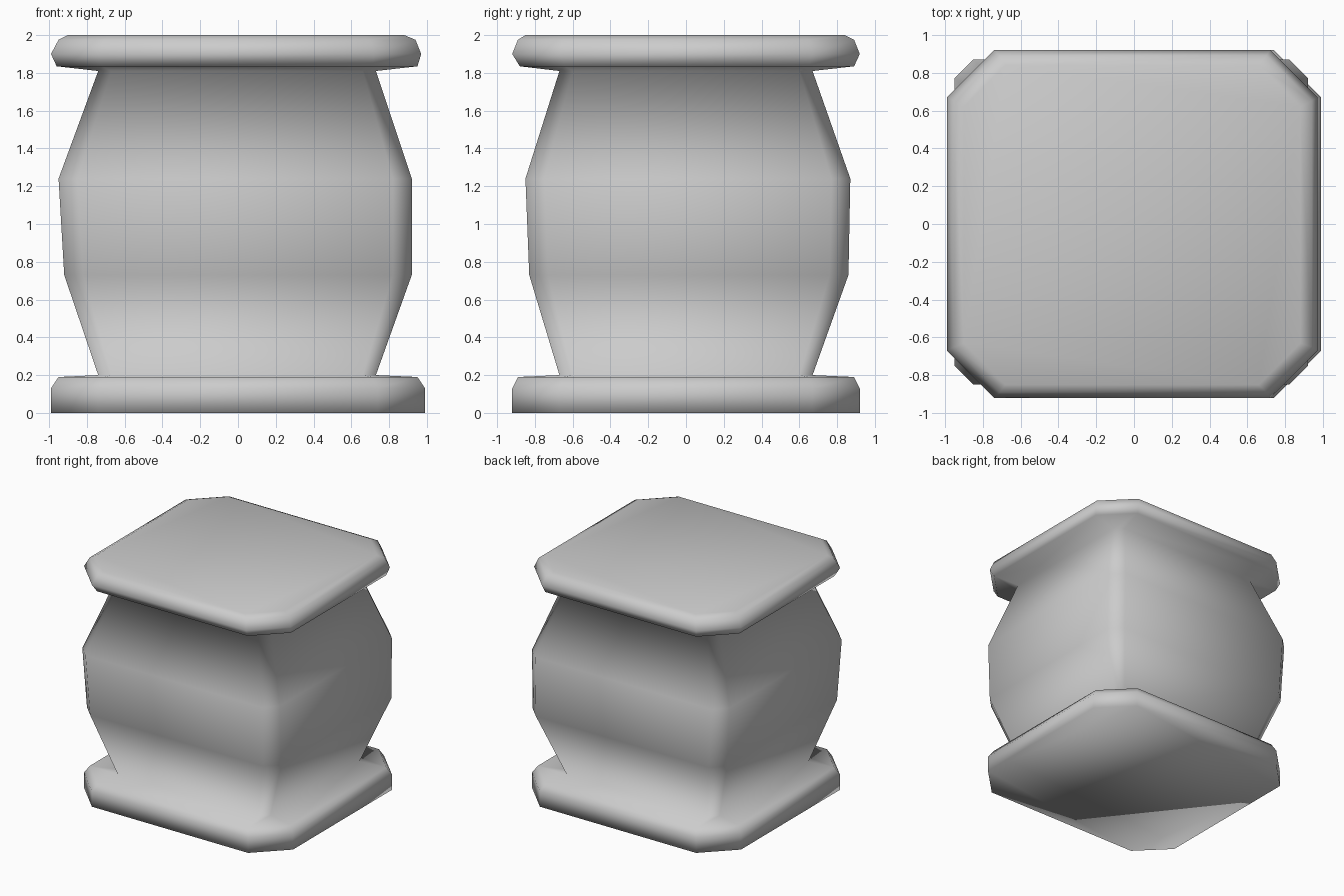
import bpy, bmesh

cube = bpy.data.objects.get("Cube")
if cube:
    bpy.data.objects.remove(cube, do_unlink=True)

# Single stone colour
stone = bpy.data.materials.new("grey stone")
stone.use_nodes = True
colour = (0.6, 0.6, 0.6, 1)
stone.diffuse_color = colour
stone.node_tree.nodes["Principled BSDF"].inputs["Base Color"].default_value = colour


def ring(bm, z, left, right, front, back, cut):
    """Rectangle with cut corners, counter-clockwise from above."""
    c = cut
    pts = [(left + c, front), (right - c, front), (right, front + c), (right, back - c),
           (right - c, back), (left + c, back), (left, back - c), (left, front + c)]
    return [bm.verts.new((x, y, z)) for x, y in pts]


def loft(name, sections):
    """Stack rings into one closed, smoothly shaded solid."""
    bm = bmesh.new()
    rings = [ring(bm, *s) for s in sections]
    for low, high in zip(rings, rings[1:]):
        for i in range(8):
            j = (i + 1) % 8
            bm.faces.new((low[i], low[j], high[j], high[i]))
    bm.faces.new(rings[0][::-1])
    bm.faces.new(rings[-1])
    for f in bm.faces:
        f.smooth = True
    mesh = bpy.data.meshes.new(name)
    bm.to_mesh(mesh)
    bm.free()
    mesh.materials.append(stone)
    obj = bpy.data.objects.new(name, mesh)
    bpy.context.collection.objects.link(obj)
    return obj


# z, left, right, front, back, corner cut
foot = [
    (0.00, -0.99, 0.99, -0.92, 0.92, 0.25),
    (0.13, -0.99, 0.99, -0.92, 0.92, 0.25),
    (0.19, -0.95, 0.95, -0.89, 0.89, 0.24),
]
belly = [
    (0.20, -0.74, 0.73, -0.67, 0.67, 0.07),
    (0.73, -0.92, 0.92, -0.83, 0.86, 0.10),
    (1.24, -0.95, 0.92, -0.85, 0.87, 0.10),
    (1.81, -0.74, 0.73, -0.67, 0.67, 0.07),
]
cap = [
    (1.835, -0.96, 0.95, -0.88, 0.89, 0.24),
    (1.90, -0.99, 0.97, -0.92, 0.92, 0.25),
    (1.975, -0.95, 0.94, -0.89, 0.89, 0.24),
    (2.00, -0.90, 0.88, -0.85, 0.84, 0.22),
]
loft("stone_pedestal", foot + belly + cap)
